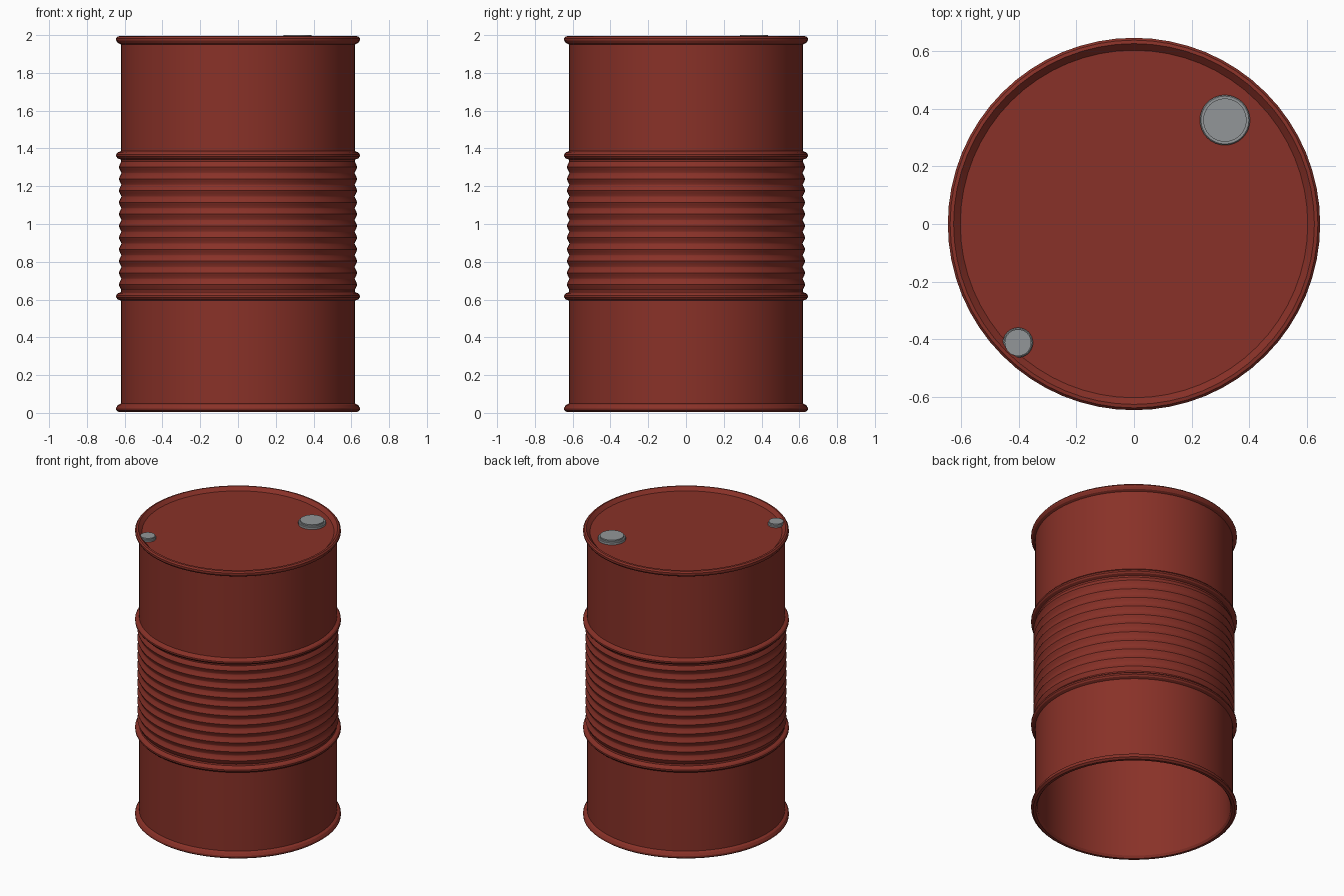
import bpy, bmesh, math

if "Cube" in bpy.data.objects:
    bpy.data.objects.remove(bpy.data.objects["Cube"])


def material(name, rgb):
    m = bpy.data.materials.new(name)
    m.diffuse_color = (*rgb, 1.0)
    m.use_nodes = True
    m.node_tree.nodes["Principled BSDF"].inputs["Base Color"].default_value = m.diffuse_color
    return m


RED = material("rust red paint", (0.25, 0.031, 0.021))
GREY = material("plug grey", (0.29, 0.305, 0.315))


def lathe(name, profile, mat, segments, centre=(0, 0)):
    """Revolve (radius, z) points around a vertical axis; radius 0 makes a pole."""
    bm = bmesh.new()
    rings = []
    for r, z in profile:
        if r == 0:
            rings.append([bm.verts.new((0, 0, z))] * segments)
            continue
        rings.append([bm.verts.new((r * math.cos(a), r * math.sin(a), z))
                      for a in (2 * math.pi * i / segments for i in range(segments))])
    for low, high in zip(rings, rings[1:]):
        for i in range(segments):
            j = (i + 1) % segments
            corners = dict.fromkeys((low[i], low[j], high[j], high[i]))
            bm.faces.new(list(corners))
    bmesh.ops.recalc_face_normals(bm, faces=bm.faces)
    mesh = bpy.data.meshes.new(name)
    bm.to_mesh(mesh)
    bm.free()
    mesh.materials.append(mat)
    obj = bpy.data.objects.new(name, mesh)
    obj.location = (*centre, 0)
    bpy.context.collection.objects.link(obj)
    bpy.ops.object.select_all(action='DESELECT')
    obj.select_set(True)
    bpy.context.view_layer.objects.active = obj
    bpy.ops.object.shade_smooth_by_angle(angle=math.radians(30))
    return obj


WALL, RIM = 0.62, 0.645
MID, PITCH = 0.99, 0.0622


def hoop(z):
    """Large rolled hoop bulging from the wall."""
    return [(WALL, z - 0.023), (0.638, z - 0.015), (RIM, z - 0.005),
            (RIM, z + 0.005), (0.638, z + 0.015), (WALL, z + 0.023)]


def rib(z):
    """Small corrugation between the hoops."""
    return [(0.618, z - 0.029), (0.626, z - 0.013), (0.631, z),
            (0.626, z + 0.013), (0.618, z + 0.029)]


# Bottom rim, open underneath
outer = [(0.605, 0.02), (0.615, 0.005), (0.632, 0.005), (RIM, 0.015),
         (RIM, 0.027), (0.636, 0.042), (WALL, 0.05)]
# Hoops and ribs
outer += hoop(MID - 6 * PITCH)
for k in range(-5, 6):
    outer += rib(MID + k * PITCH)
outer += hoop(MID + 6 * PITCH)
# Top rim and recessed lid
outer += [(WALL, 1.95), (0.636, 1.958), (RIM, 1.972), (RIM, 1.983),
          (0.637, 1.993), (0.625, 1.995), (0.602, 1.972), (0, 1.972)]
# Hollow interior joined to the bottom rim
inner = [(0, 1.955), (0.605, 1.955), (0.605, 0.02)]
lathe("drum_body", inner + outer[1:], RED, 64)


def plug(name, centre, r_base, r_top, top):
    """Stepped screw plug standing on the lid."""
    lathe(name, [(0, 1.965), (r_base, 1.965), (r_base, top - 0.013),
                 (r_base - 0.004, top - 0.009), (r_top, top - 0.009),
                 (r_top, top), (0, top)], GREY, 32, centre)


plug("large_plug", (0.315, 0.36), 0.087, 0.075, 2.0)
plug("small_plug", (-0.402, -0.411), 0.052, 0.046, 1.995)
